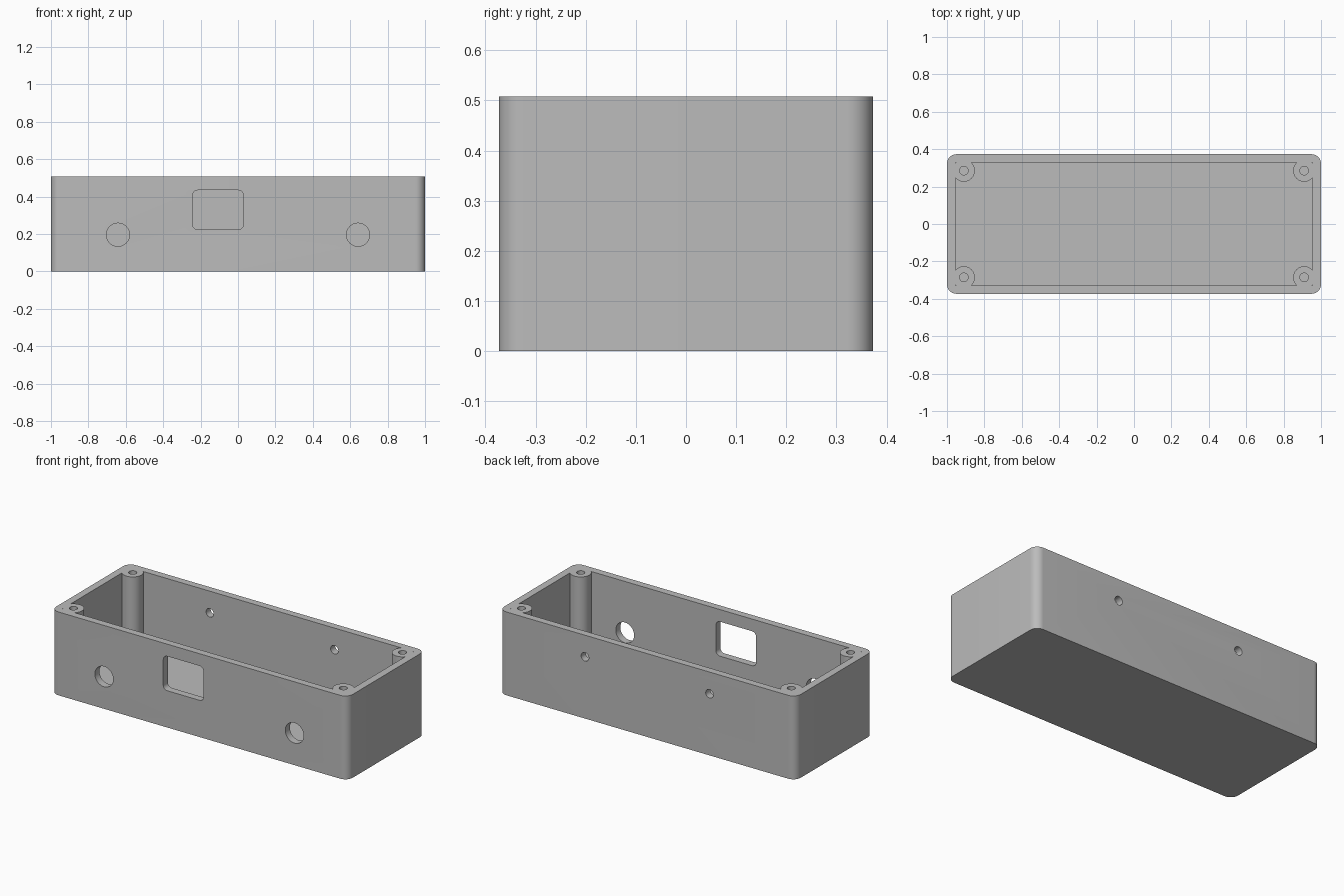
import bpy, bmesh, math
from mathutils import Matrix

old = bpy.data.objects.get("Cube")
if old:
    bpy.data.objects.remove(old, do_unlink=True)

LENGTH, WIDTH, HEIGHT = 2.0, 0.746, 0.508
WALL, FLOOR = 0.044, 0.045
SCREW_X, SCREW_Y = 0.91, 0.285

grey = bpy.data.materials.new("grey plastic")
grey.use_nodes = True
colour = (0.5, 0.5, 0.5, 1)
grey.diffuse_color = colour
grey.node_tree.nodes["Principled BSDF"].inputs["Base Color"].default_value = colour


def rounded_outline(w, h, r, steps=10):
    """Outline of a w by h rectangle with corners of radius r; r = w/2 gives a circle."""
    points = []
    for k, (sx, sy) in enumerate(((1, 1), (-1, 1), (-1, -1), (1, -1))):
        for i in range(steps + 1):
            a = (k + i / steps) * math.pi / 2
            points.append((sx * (w / 2 - r) + r * math.cos(a),
                           sy * (h / 2 - r) + r * math.sin(a)))
    return points


def prism(name, outline, depth, matrix):
    """Extrude an outline along its local z from 0 to depth, then place it."""
    bm = bmesh.new()
    face = bm.faces.new([bm.verts.new((x, y, 0)) for x, y in outline])
    top = bmesh.ops.extrude_face_region(bm, geom=[face])["geom"]
    bmesh.ops.translate(bm, vec=(0, 0, depth),
                        verts=[v for v in top if isinstance(v, bmesh.types.BMVert)])
    bmesh.ops.remove_doubles(bm, verts=bm.verts, dist=1e-5)
    bmesh.ops.recalc_face_normals(bm, faces=bm.faces)
    bm.transform(matrix)
    mesh = bpy.data.meshes.new(name)
    bm.to_mesh(mesh)
    bm.free()
    mesh.materials.append(grey)
    obj = bpy.data.objects.new(name, mesh)
    bpy.context.collection.objects.link(obj)
    return obj


def at(x, y, z):
    return Matrix.Translation((x, y, z))


def cut(target, cutter):
    """Subtract the cutter from the target and discard the cutter."""
    mod = target.modifiers.new("cut", "BOOLEAN")
    mod.operation, mod.solver, mod.object = "DIFFERENCE", "EXACT", cutter
    bpy.context.view_layer.objects.active = target
    bpy.ops.object.modifier_apply(modifier=mod.name)
    bpy.data.objects.remove(cutter, do_unlink=True)


def wall_cutter(outline, x, y, z):
    """Cutter that runs through a long wall centred on y."""
    turn = Matrix.Rotation(math.pi / 2, 4, "X")
    return prism("wall_cutter", outline, 0.1, at(x, y + 0.05, z) @ turn)


def circle(r):
    return rounded_outline(2 * r, 2 * r, r)


# Outer block with rounded upright corners
box = prism("enclosure_box", rounded_outline(LENGTH, WIDTH, 0.05), HEIGHT, at(0, 0, 0))

# Cavity, leaving a round screw post in each corner
corners = [(sx * SCREW_X, sy * SCREW_Y) for sx in (-1, 1) for sy in (-1, 1)]
cavity = prism("cavity", rounded_outline(LENGTH - 2 * WALL - 0.002, WIDTH - 2 * WALL, 0.005),
               1, at(0, 0, FLOOR))
for x, y in corners:
    cut(cavity, prism("post", circle(0.059), 2, at(x, y, -0.5)))
cut(box, cavity)

# Screw holes down the posts
for x, y in corners:
    cut(box, prism("screw_hole", circle(0.023), 1, at(x, y, FLOOR)))

# Front wall: display window and two round openings; back wall: two small holes
wall_y = WIDTH / 2 - WALL / 2
cut(box, wall_cutter(rounded_outline(0.272, 0.21, 0.028), -0.107, -wall_y, 0.329))
for side in (-1, 1):
    cut(box, wall_cutter(circle(0.062), side * 0.642, -wall_y, 0.196))
    cut(box, wall_cutter(circle(0.026), side * 0.42, wall_y, 0.376))

# Smooth the curved walls, keep the edges crisp
bpy.ops.object.select_all(action="DESELECT")
box.select_set(True)
bpy.context.view_layer.objects.active = box
bpy.ops.object.shade_smooth_by_angle(angle=math.radians(30))
